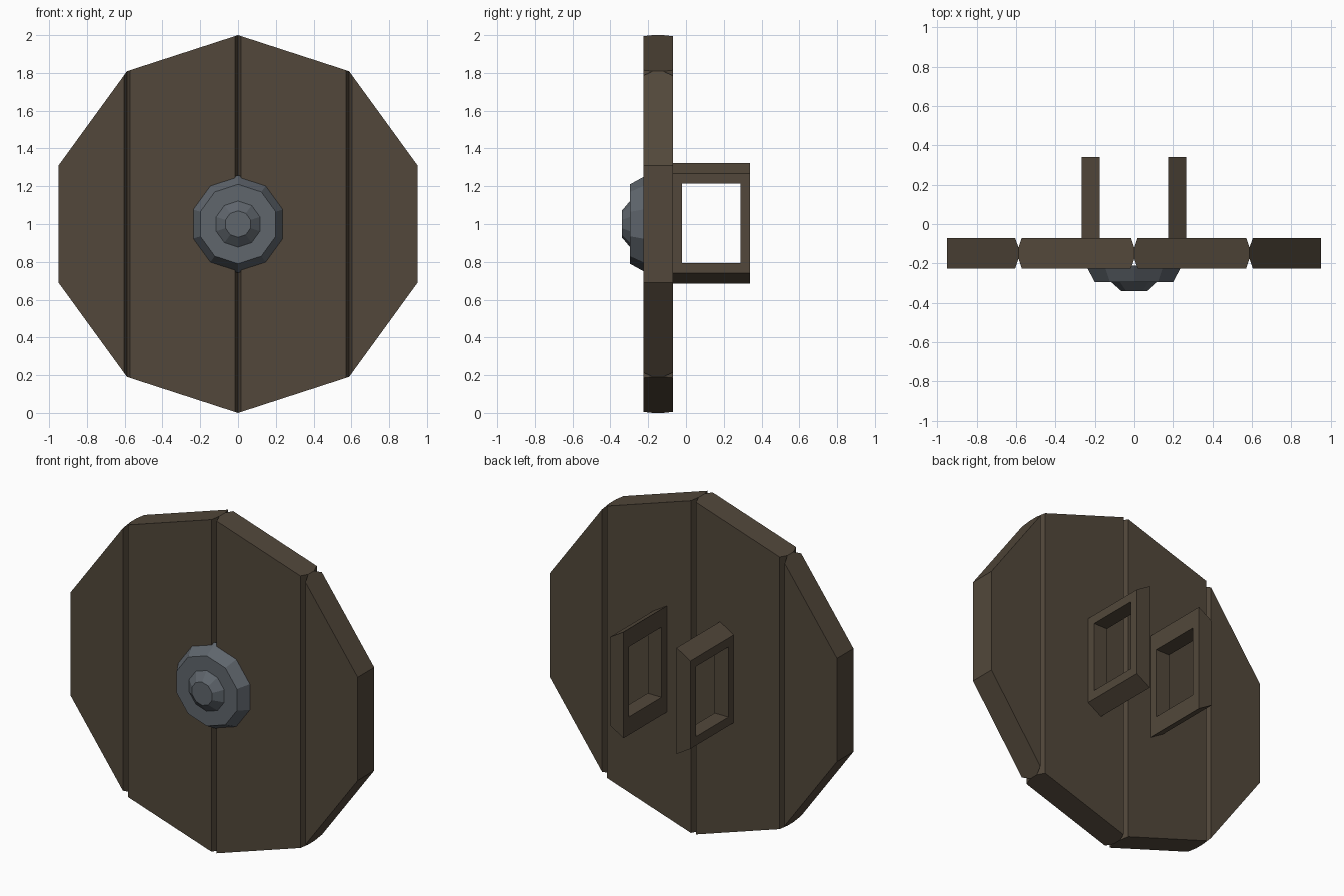
import bpy, bmesh, math

if "Cube" in bpy.data.objects:
    bpy.data.objects.remove(bpy.data.objects["Cube"])

def material(name, rgb):
    m = bpy.data.materials.new(name)
    m.diffuse_color = (*rgb, 1)
    m.use_nodes = True
    m.node_tree.nodes["Principled BSDF"].inputs["Base Color"].default_value = m.diffuse_color
    return m

WOOD = material("dark_wood", (0.085, 0.064, 0.043))
STEEL = material("grey_steel", (0.115, 0.132, 0.152))

def make(name, verts, faces, mat):
    bm = bmesh.new()
    vs = [bm.verts.new(v) for v in verts]
    for f in faces:
        bm.faces.new([vs[i] for i in f])
    bmesh.ops.recalc_face_normals(bm, faces=bm.faces)
    me = bpy.data.meshes.new(name)
    bm.to_mesh(me)
    bm.free()
    me.materials.append(mat)
    ob = bpy.data.objects.new(name, me)
    bpy.context.collection.objects.link(ob)
    return ob

def loft(rings, caps=True):
    """Join equal-length closed rings with quads."""
    n = len(rings[0])
    verts = [p for r in rings for p in r]
    faces = [(k*n + i, k*n + (i+1) % n, (k+1)*n + (i+1) % n, (k+1)*n + i)
             for k in range(len(rings) - 1) for i in range(n)]
    if caps:
        faces += [tuple(range(n)), tuple(range(len(verts) - n, len(verts)))]
    return verts, faces

# Decagonal shield outline, half height at the plank joints
X1, X2 = math.sin(math.radians(36)), math.sin(math.radians(72))
H0, H1, H2 = 1.0, math.cos(math.radians(36)), math.cos(math.radians(72))
FRONT, BACK = -0.226, -0.07
CW, CD = 0.017, 0.05          # chamfer width and depth at the joints

def plank(name, xa, xb, ha, hb, side, outer):
    c = 0 if outer else CW
    profile = [(xa + CW, FRONT), (xb - c, FRONT)]
    profile += [] if outer else [(xb, FRONT + CD), (xb, BACK - CD)]
    profile += [(xb - c, BACK), (xa + CW, BACK), (xa, BACK - CD), (xa, FRONT + CD)]
    def half(x):
        return ha + (hb - ha) * (x - xa) / (xb - xa)
    rings = [[(side * x, y, 1 + s * half(x)) for x, y in profile] for s in (-1, 1)]
    make(name, *loft(rings), WOOD)

# Grip: wedge-ended block with a rectangular hole through it
def grip(name, side):
    xi, xo, y0, y1 = 0.176, 0.267, BACK, 0.34
    def rect(x, ya, yb, h):
        return [(side * x, ya, 1.004 - h), (side * x, yb, 1.004 - h),
                (side * x, yb, 1.004 + h), (side * x, ya, 1.004 + h)]
    hole = (y0 + 0.05, y1 - 0.052, 0.21)
    rings = [rect(xi, y0, y1, 0.318), rect(xo, y0, y1, 0.263),
             rect(xo, *hole), rect(xi, *hole), rect(xi, y0, y1, 0.318)]
    verts, faces = loft(rings, caps=False)
    faces = [tuple(i % 16 for i in f) for f in faces]   # close the loop
    make(name, verts[:16], faces, WOOD)

for side, label in ((-1, "left"), (1, "right")):
    plank(label + "_inner_plank", 0, X1, H0, H1, side, False)
    plank(label + "_outer_plank", X1, X2, H1, H2, side, True)
    grip(label + "_grip", side)

# Stepped ten-sided metal boss
profile = [(0.258, -0.21), (0.21, -0.296), (0.122, -0.296), (0.07, -0.34)]
rings = [[(r * math.sin(math.tau * k / 10), y, 1 + r * math.cos(math.tau * k / 10))
          for k in range(10)] for r, y in profile]
make("centre_boss", *loft(rings), STEEL)
